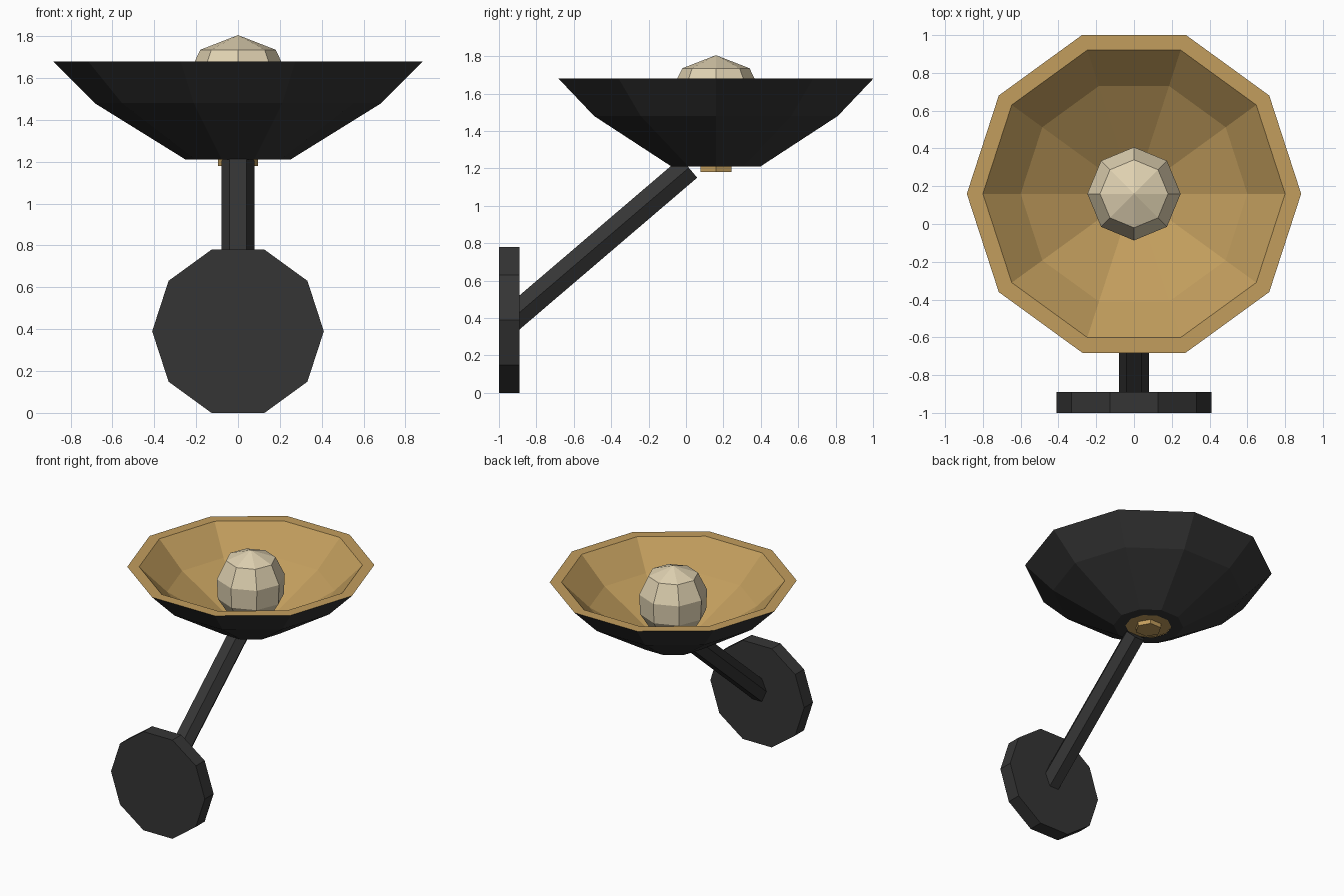
import bpy, bmesh, math
from mathutils import Vector, Matrix

if "Cube" in bpy.data.objects:
    bpy.data.objects.remove(bpy.data.objects["Cube"])


def material(name, rgb):
    m = bpy.data.materials.new(name)
    m.diffuse_color = (*rgb, 1)
    m.use_nodes = True
    m.node_tree.nodes["Principled BSDF"].inputs["Base Color"].default_value = m.diffuse_color
    return m


black = material("matte_black", (0.036, 0.036, 0.036))
gold = material("brushed_gold", (0.54, 0.34, 0.11))
cream = material("warm_cream", (0.74, 0.64, 0.44))

CY = 0.16  # the shade, bulb and socket share this axis


def finish(name, bm, mats):
    bmesh.ops.recalc_face_normals(bm, faces=bm.faces)
    me = bpy.data.meshes.new(name)
    bm.to_mesh(me)
    bm.free()
    ob = bpy.data.objects.new(name, me)
    bpy.context.collection.objects.link(ob)
    for m in mats:
        me.materials.append(m)
    return ob


def lathe(name, profile, sides, mats, closed=False):
    """Turn (radius, z) points about the shade axis; a vertex lies on +x."""
    bm = bmesh.new()
    vs = [bm.verts.new((r, 0, z)) for r, z in profile]
    pairs = list(zip(vs, vs[1:])) + ([(vs[-1], vs[0])] if closed else [])
    edges = [bm.edges.new(p) for p in pairs]
    bmesh.ops.spin(bm, geom=vs + edges, cent=(0, 0, 0), axis=(0, 0, 1),
                   angle=math.tau, steps=sides)
    bmesh.ops.remove_doubles(bm, verts=bm.verts, dist=1e-4)
    bmesh.ops.translate(bm, verts=bm.verts, vec=(0, CY, 0))
    return finish(name, bm, mats)


def rod(name, start, end, radius, sides, mat):
    """Prism between two points in the x = 0 plane; a vertex lies on +x."""
    a, b = Vector(start), Vector(end)
    axis = (b - a).normalized()
    x = Vector((1, 0, 0))
    rot = Matrix((x, axis.cross(x), axis)).transposed().to_4x4()
    spin = Matrix.Identity(4)
    bm = bmesh.new()
    bmesh.ops.create_cone(bm, cap_ends=True, segments=sides, radius1=radius,
                          radius2=radius, depth=(b - a).length)
    # align a vertex with +x whatever the primitive's starting angle
    v = bm.verts[:][0].co
    spin = Matrix.Rotation(-math.atan2(v.y, v.x), 4, 'Z')
    bmesh.ops.transform(bm, verts=bm.verts,
                        matrix=Matrix.Translation((a + b) / 2) @ rot @ spin)
    return finish(name, bm, [mat])


# wall plate and slanted arm
rod("wall_plate", (0, -1.0, 0.39), (0, -0.89, 0.39), 0.41, 10, black)
rod("arm", (0, -0.94, 0.387), (0, 0.015, 1.203), 0.08, 6, black)

# bowl shade: black outside, gold on the rim and inside
shade = lathe("shade", [(0.165, 1.21), (0.60, 1.48), (0.80, 1.68),
                        (0.885, 1.68), (0.685, 1.48), (0.25, 1.21)],
              10, [black, gold], closed=True)
for f in shade.data.polygons:
    f.material_index = 1 if f.normal.z > 0.01 else 0

# floor plate in the bottom opening and the bulb socket
rod("shade_floor", (0, CY, 1.213), (0, CY, 1.235), 0.165, 10, gold)
rod("socket", (0, CY, 1.18), (0, CY, 1.34), 0.095, 6, gold)

# faceted bulb
lathe("bulb", [(0, 1.805), (0.18, 1.735), (0.247, 1.595), (0.24, 1.44),
               (0.16, 1.31), (0, 1.27)], 8, [cream])
